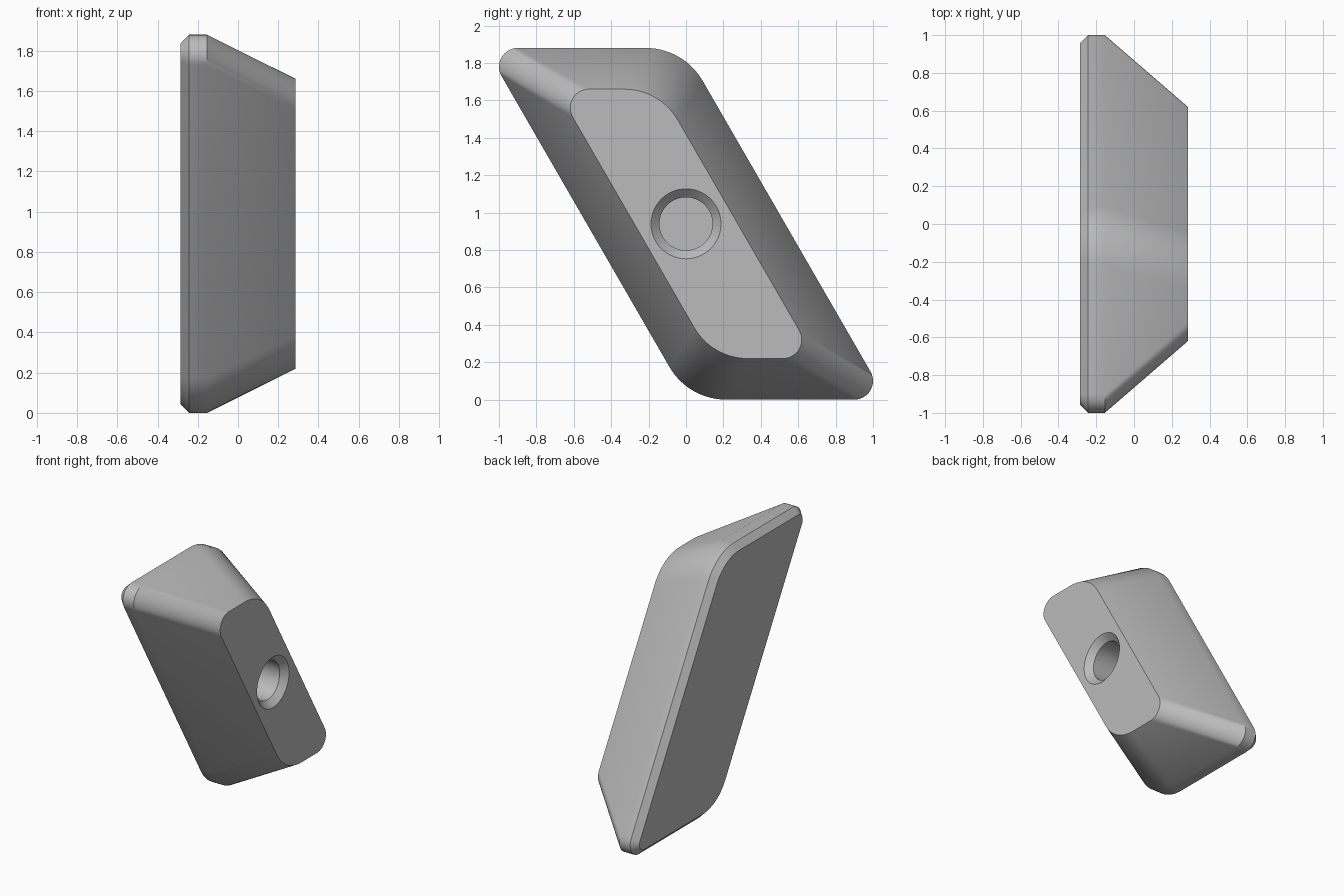
import bpy, bmesh
from math import sin, cos, tan, pi, radians

cube = bpy.data.objects.get("Cube")
if cube:
    bpy.data.objects.remove(cube, do_unlink=True)

HEIGHT = 1.88
MID = HEIGHT / 2
LEAN = radians(60)      # angle of the slanted sides
HALF_X = 0.287
STEPS = 14              # segments per rounded corner


def make_material(name, value):
    mat = bpy.data.materials.new(name)
    mat.use_nodes = True
    color = (value, value, value, 1)
    mat.diffuse_color = color
    mat.node_tree.nodes["Principled BSDF"].inputs["Base Color"].default_value = color
    return mat


def rounded_parallelogram(x, inset, tip_radius, wide_radius):
    """Leaning outline in the y-z plane with filleted corners."""
    h = MID - inset
    shift = h / tan(LEAN)
    half_width = 0.5304 - inset / sin(LEAN)
    # corner y, corner z, radius, start direction of the fillet, sweep
    half = [(half_width + shift, -h, tip_radius, -pi / 2, pi - LEAN),
            (half_width - shift, h, wide_radius, pi / 2 - LEAN, LEAN)]
    points = []
    for cy, cz, r, start, sweep in half:
        # fillet centre sits on the corner bisector
        mid = start + sweep / 2
        dist = r / cos(sweep / 2)
        oy, oz = cy - dist * cos(mid), cz - dist * sin(mid)
        for i in range(STEPS + 1):
            a = start + sweep * i / STEPS
            points.append((oy + r * cos(a), oz + r * sin(a)))
    points += [(-y, -z) for y, z in points]
    return [(x, y, z + MID) for y, z in points]


def circle(x, radius, count=64):
    return [(x, radius * cos(2 * pi * i / count), MID + radius * sin(2 * pi * i / count))
            for i in range(count)]


def loft(name, loops):
    """Skin matching loops and cap both ends."""
    bm = bmesh.new()
    rings = [[bm.verts.new(p) for p in loop] for loop in loops]
    n = len(rings[0])
    for a, b in zip(rings, rings[1:]):
        for i in range(n):
            j = (i + 1) % n
            bm.faces.new((a[i], a[j], b[j], b[i]))
    bm.faces.new(rings[0])
    bm.faces.new(rings[-1])
    bmesh.ops.recalc_face_normals(bm, faces=bm.faces)
    mesh = bpy.data.meshes.new(name)
    bm.to_mesh(mesh)
    bm.free()
    obj = bpy.data.objects.new(name, mesh)
    bpy.context.collection.objects.link(obj)
    return obj


# Body: chamfered base, straight rim, tapering to the small face
body = loft("tapered_block", [
    rounded_parallelogram(-HALF_X, 0.045, 0.055, 0.305),
    rounded_parallelogram(-0.243, 0, 0.1, 0.35),
    rounded_parallelogram(-0.154, 0, 0.1, 0.35),
    rounded_parallelogram(HALF_X, 0.22, 0.1, 0.33),
])
body.data.materials.append(make_material("light_grey", 0.5))

# Blind hole with a chamfered mouth
cutter = loft("hole_cutter", [
    circle(HALF_X + 0.045, 0.232),
    circle(HALF_X - 0.045, 0.142),
    circle(HALF_X - 0.4, 0.142),
])
cutter.hide_render = True
cutter.data.materials.append(body.data.materials[0])

cut = body.modifiers.new("hole", 'BOOLEAN')
cut.operation = 'DIFFERENCE'
cut.solver = 'EXACT'
cut.object = cutter

bpy.ops.object.select_all(action='DESELECT')
body.select_set(True)
bpy.context.view_layer.objects.active = body
bpy.ops.object.modifier_apply(modifier=cut.name)
bpy.data.objects.remove(cutter, do_unlink=True)
bpy.ops.object.shade_smooth_by_angle(angle=radians(30))
